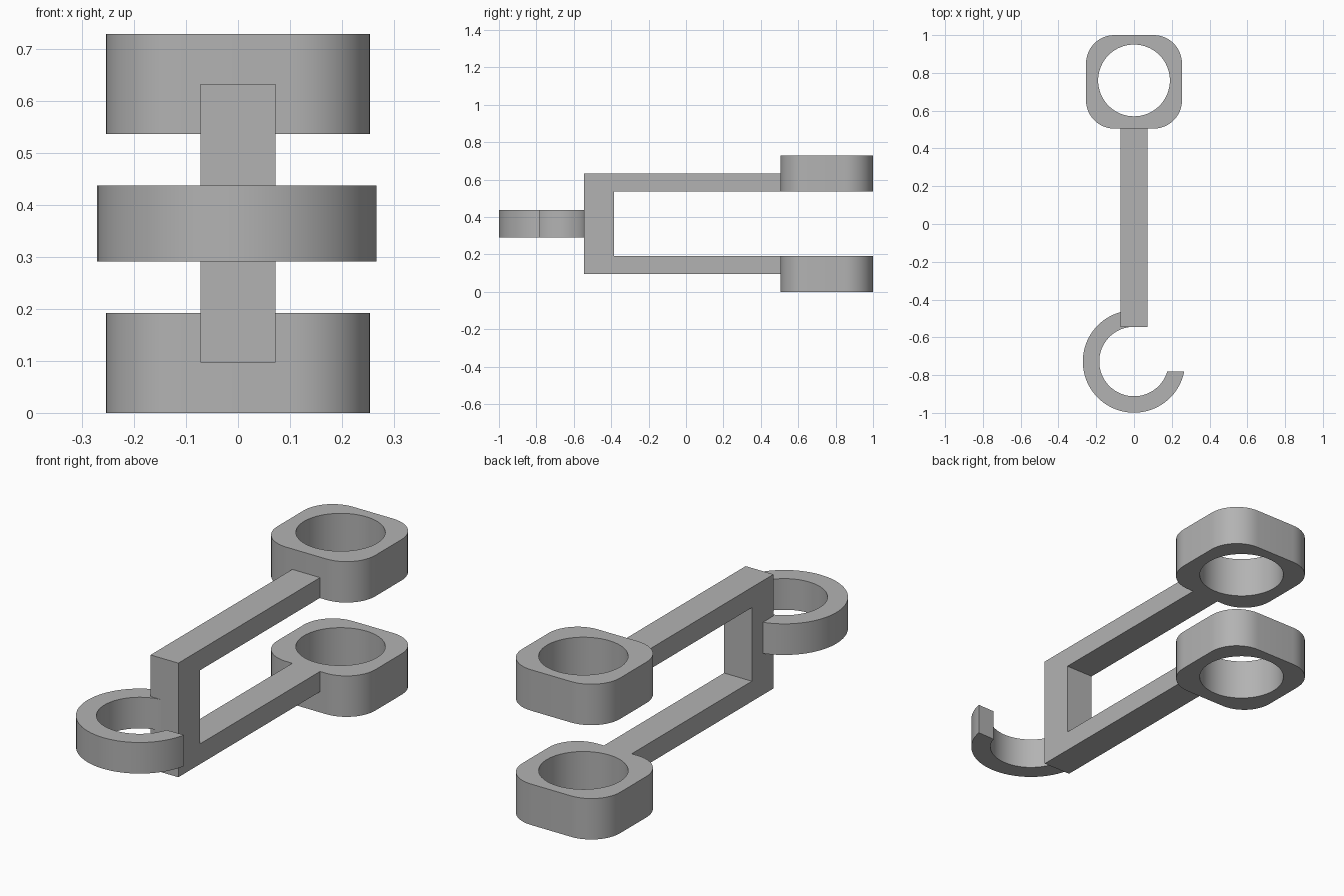
import bpy, bmesh
from math import cos, sin, radians, pi
from mathutils import Matrix

cube = bpy.data.objects.get("Cube")
if cube:
    bpy.data.objects.remove(cube, do_unlink=True)

GREY = (0.45, 0.45, 0.45, 1)
grey = bpy.data.materials.new("plain grey")
grey.use_nodes = True
grey.diffuse_color = GREY
grey.node_tree.nodes["Principled BSDF"].inputs["Base Color"].default_value = GREY


def arc(cx, cy, r, start, end, steps):
    """Points along an arc, angles in degrees, both ends included."""
    angles = [radians(start + (end - start) * i / steps) for i in range(steps + 1)]
    return [(cx + r * cos(a), cy + r * sin(a)) for a in angles]


def prism(name, loops, low, high, matrix=Matrix()):
    """Fill closed outlines (the later ones are holes) and extrude from low to high."""
    bm = bmesh.new()
    edges = []
    for loop in loops:
        verts = [bm.verts.new((x, y, low)) for x, y in loop]
        edges += [bm.edges.new((v, verts[i - 1])) for i, v in enumerate(verts)]
    bmesh.ops.triangle_fill(bm, edges=edges, use_beauty=True)
    solid = bmesh.ops.extrude_face_region(bm, geom=bm.faces[:], use_keep_orig=True)
    moved = [g for g in solid["geom"] if isinstance(g, bmesh.types.BMVert)]
    bmesh.ops.translate(bm, verts=moved, vec=(0, 0, high - low))
    bmesh.ops.transform(bm, matrix=matrix, verts=bm.verts)
    bmesh.ops.recalc_face_normals(bm, faces=bm.faces)
    mesh = bpy.data.meshes.new(name)
    bm.to_mesh(mesh)
    bm.free()
    mesh.materials.append(grey)
    obj = bpy.data.objects.new(name, mesh)
    bpy.context.collection.objects.link(obj)
    bpy.ops.object.select_all(action="DESELECT")
    obj.select_set(True)
    bpy.context.view_layer.objects.active = obj
    bpy.ops.object.shade_smooth_by_angle(angle=radians(30))
    return obj


# Fork: U-shaped side profile in (y, z), extruded across x
fork = [(-0.545, 0.097), (0.53, 0.097), (0.53, 0.192), (-0.385, 0.192),
        (-0.385, 0.537), (0.53, 0.537), (0.53, 0.632), (-0.545, 0.632)]
yz_to_world = Matrix(((0, 0, 1, 0), (1, 0, 0, 0), (0, 1, 0, 0), (0, 0, 0, 1)))
prism("fork", [fork], -0.072, 0.072, yz_to_world)

# Collars: rounded blocks with a round bore, one on each fork arm
half_x, y_front, y_back, corner = 0.254, 0.505, 1.0, 0.15
block = []
for i, (sx, cy) in enumerate([(1, y_back - corner), (-1, y_back - corner),
                              (-1, y_front + corner), (1, y_front + corner)]):
    block += arc(sx * (half_x - corner), cy, corner, 90 * i, 90 * i + 90, 12)
bore = arc(0, 0.76, 0.19, 0, 360, 64)[:-1]
prism("lower_collar", [block, bore], 0, 0.192)
prism("upper_collar", [block, bore], 0.536, 0.728)

# Hook: open ring with a slanted free end
hook = arc(0, -0.728, 0.271, 90, 349, 64) + arc(0, -0.728, 0.184, 343, 90, 64)
prism("hook", [hook], 0.291, 0.437)
